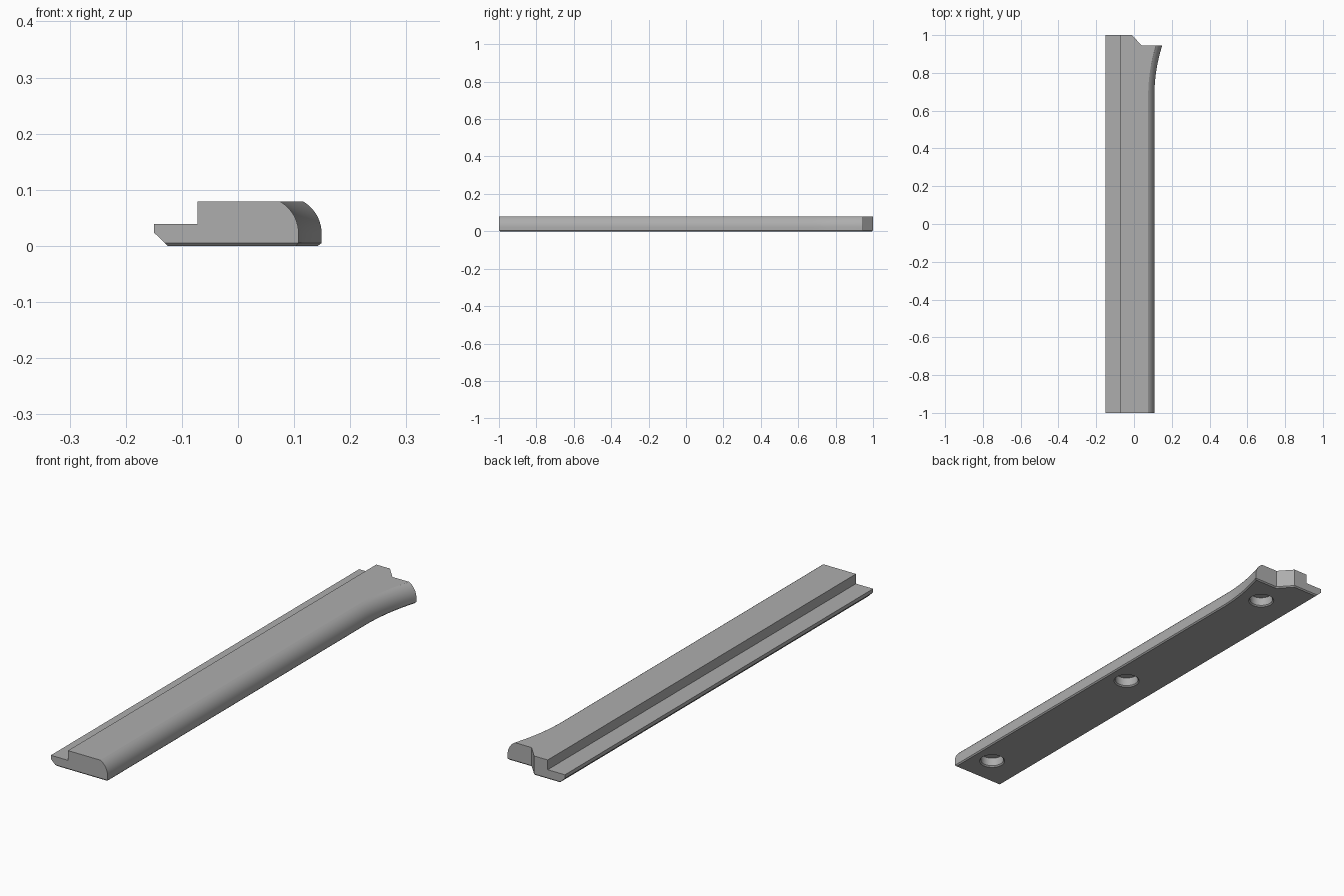
import bpy, bmesh, math
from mathutils import Matrix

cube = bpy.data.objects.get("Cube")
if cube:
    bpy.data.objects.remove(cube)

grey = bpy.data.materials.new("plain_grey")
grey.use_nodes = True
colour = (0.42, 0.42, 0.42, 1)
grey.diffuse_color = colour
grey.node_tree.nodes["Principled BSDF"].inputs["Base Color"].default_value = colour


def add_object(name, bm):
    bmesh.ops.recalc_face_normals(bm, faces=bm.faces)
    mesh = bpy.data.meshes.new(name)
    bm.to_mesh(mesh)
    bm.free()
    mesh.materials.append(grey)
    obj = bpy.data.objects.new(name, mesh)
    bpy.context.collection.objects.link(obj)
    return obj


# Cross-section: stepped lip on one side, rounded shoulder on the other
ARC = 10
radius, sweep = 0.066, math.radians(60)
profile = [(-0.125, 0), (-0.15, 0.024), (-0.15, 0.039), (-0.072, 0.039),
           (-0.072, 0.079), (-0.01, 0.079), (0.04, 0.079)]
for i in range(ARC + 1):
    a = sweep * (1 - i / ARC)
    profile.append((0.042 + radius * math.cos(a), 0.022 + radius * math.sin(a)))
profile += [(0.108, 0), (0.04, 0), (-0.01, 0)]
count = len(profile)


def flare(y):
    return 0.041 * (max(0, y - 0.68) / 0.265) ** 2


# Loft along the length; the last station is stepped by an angled notch
FLARE_START, TIP = 0.68, 0.945
STEPS = 14
stations = [-1] + [FLARE_START + (TIP - FLARE_START) * i / STEPS for i in range(STEPS + 1)]
bm = bmesh.new()
rings = []
for y in stations:
    ring = []
    for x, z in profile:
        end = 1 if x < 0 else TIP
        py = end if y == stations[-1] else y
        px = x + flare(y) if x > 0.05 else x
        ring.append(bm.verts.new((px, py, z)))
    rings.append(ring)
for r0, r1 in zip(rings, rings[1:]):
    for i in range(count):
        j = (i + 1) % count
        bm.faces.new((r0[i], r0[j], r1[j], r1[i]))
bm.faces.new(rings[0])
back = rings[-1]
bm.faces.new(back[:6] + back[-1:])
bm.faces.new((back[5], back[6], back[-2], back[-1]))
bm.faces.new(back[6:-1])
bmesh.ops.recalc_face_normals(bm, faces=bm.faces)

# Small chamfer round the underside
rim = []
for e in bm.edges:
    if all(v.co.z < 1e-5 for v in e.verts):
        tilt = sorted(f.normal.z for f in e.link_faces)
        if tilt[0] < -0.9 and tilt[1] > -0.3:
            rim.append(e)
bmesh.ops.bevel(bm, geom=rim, offset=0.005, segments=1, affect='EDGES')
bmesh.ops.dissolve_limit(bm, angle_limit=0.002, verts=bm.verts, edges=bm.edges)
rail = add_object("rail", bm)

# Three blind holes with countersunk rims in the underside
bm = bmesh.new()
for y in (-0.87, -0.023, 0.825):
    made = bmesh.ops.create_cone(bm, cap_ends=True, segments=48, radius1=0.057,
                                 radius2=0.046, depth=0.011,
                                 matrix=Matrix.Translation((0.02, y, -0.0005)))
    faces = {f for v in made["verts"] for f in v.link_faces}
    top = max(faces, key=lambda f: f.calc_center_median().z)
    grown = bmesh.ops.extrude_face_region(bm, geom=[top])["geom"]
    bmesh.ops.delete(bm, geom=[top], context='FACES_ONLY')
    for v in grown:
        if isinstance(v, bmesh.types.BMVert):
            v.co.z = 0.04
cutter = add_object("hole_cutter", bm)
cutter.hide_render = True

cut = rail.modifiers.new("holes", 'BOOLEAN')
cut.operation = 'DIFFERENCE'
cut.solver = 'EXACT'
cut.object = cutter
bpy.context.view_layer.update()
graph = bpy.context.evaluated_depsgraph_get()
drilled = bpy.data.meshes.new_from_object(rail.evaluated_get(graph))
rail.modifiers.clear()
rail.data = drilled
bpy.data.objects.remove(cutter)

# Smooth shading with sharp creases
for o in bpy.context.selected_objects:
    o.select_set(False)
rail.select_set(True)
bpy.context.view_layer.objects.active = rail
bpy.ops.object.shade_smooth_by_angle(angle=math.radians(25))
